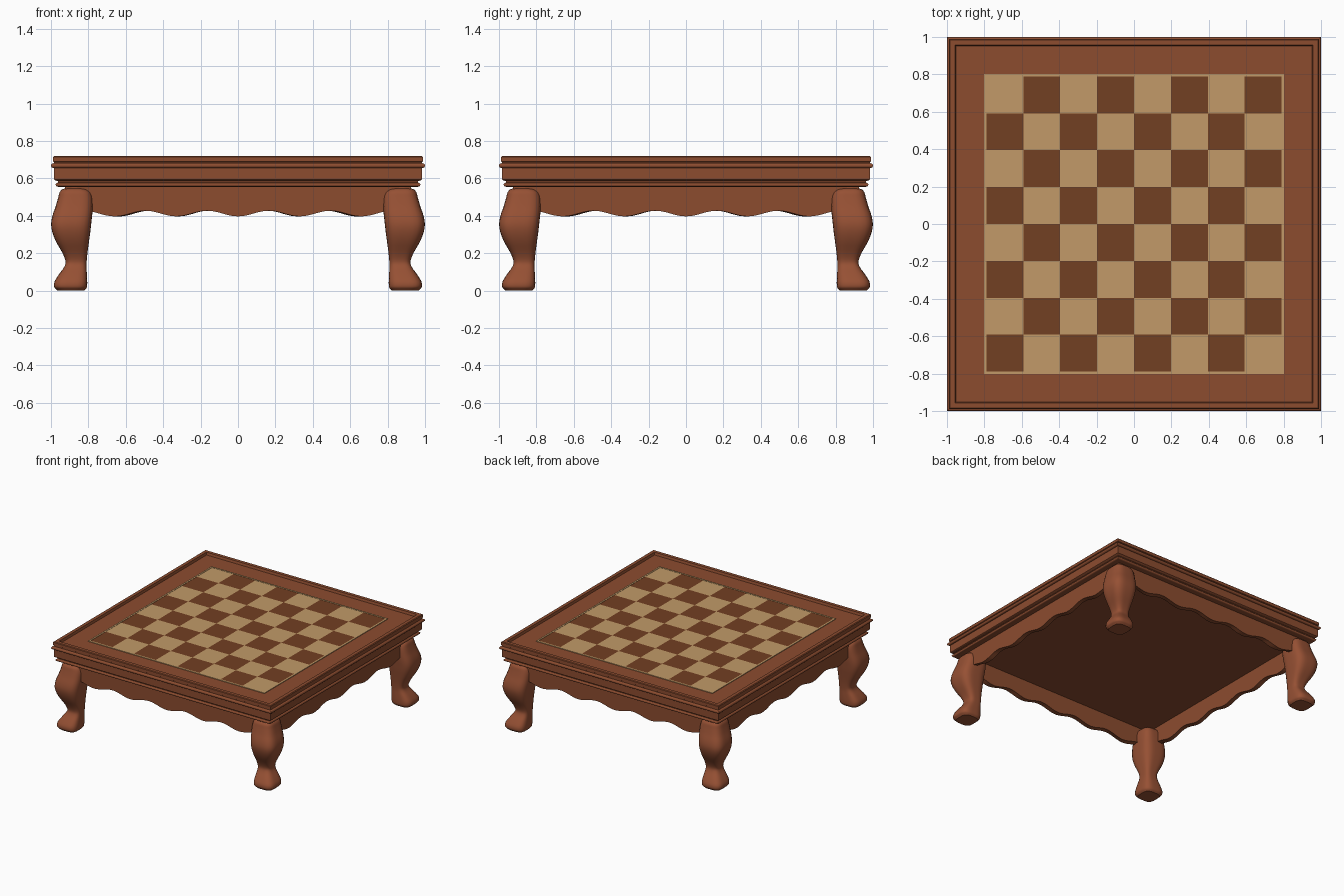
import bpy, bmesh, math

if "Cube" in bpy.data.objects:
    bpy.data.objects.remove(bpy.data.objects["Cube"])


def material(name, rgb):
    m = bpy.data.materials.new(name)
    m.diffuse_color = (*rgb, 1)
    m.use_nodes = True
    m.node_tree.nodes["Principled BSDF"].inputs["Base Color"].default_value = m.diffuse_color
    return m


WOOD = material("red_brown_wood", (0.262, 0.072, 0.028))
LEG = material("leg_wood", (0.305, 0.081, 0.034))
LIGHT = material("light_square", (0.539, 0.323, 0.138))
DARK = material("dark_square", (0.168, 0.050, 0.016))


def finish(name, bm, mats, smooth=True):
    bmesh.ops.recalc_face_normals(bm, faces=bm.faces)
    me = bpy.data.meshes.new(name)
    bm.to_mesh(me)
    bm.free()
    ob = bpy.data.objects.new(name, me)
    bpy.context.collection.objects.link(ob)
    for m in mats:
        me.materials.append(m)
    if smooth:
        bpy.ops.object.select_all(action='DESELECT')
        ob.select_set(True)
        bpy.context.view_layer.objects.active = ob
        bpy.ops.object.shade_smooth_by_angle(angle=math.radians(35))
    return ob


def loft(bm, rings, capped=True):
    loops = [[bm.verts.new(p) for p in r] for r in rings]
    n = len(loops[0])
    for a, b in zip(loops, loops[1:]):
        for i in range(n):
            j = (i + 1) % n
            bm.faces.new((a[i], a[j], b[j], b[i]))
    if capped:
        bm.faces.new(loops[0])
        bm.faces.new(loops[-1])


def square(h, z):
    return [(-h, -h, z), (h, -h, z), (h, h, z), (-h, h, z)]


def bead(x, z, rx, rz, n=8):
    # half-round moulding, bottom to top
    return [(x + rx * math.cos(a), z + rz * math.sin(a))
            for a in (-math.pi / 2 + math.pi * i / n for i in range(n + 1))]


# Table top: moulded edge profile, raised lip and recessed surface
profile = [(0.93, 0.555)] + bead(0.962, 0.566, 0.013, 0.011)
profile += [(0.962, 0.585), (0.975, 0.588), (0.983, 0.594), (0.983, 0.655)]
profile += bead(0.984, 0.668, 0.016, 0.013)
profile += [(0.984, 0.688), (0.989, 0.691), (0.989, 0.714), (0.984, 0.719),
            (0.957, 0.719), (0.952, 0.699)]
bm = bmesh.new()
loft(bm, [square(h, z) for h, z in profile])
finish("table_top", bm, [WOOD])

# Inlay border: thin raised frame around the squares
bm = bmesh.new()
loft(bm, [square(0.802, 0.699), square(0.802, 0.704), square(0.788, 0.704), square(0.788, 0.699)], False)
finish("board_border", bm, [LIGHT], False)

# Checkered playing field
bm = bmesh.new()
bmesh.ops.create_grid(bm, x_segments=8, y_segments=8, size=0.789)
bmesh.ops.translate(bm, verts=bm.verts, vec=(0, 0, 0.702))
for f in bm.faces:
    c = f.calc_center_median()
    col, row = int((c.x + 0.789) / 0.19725), int((c.y + 0.789) / 0.19725)
    f.material_index = (col + row + 1) % 2
finish("board_squares", bm, [LIGHT, DARK], False)


# Scalloped aprons on the four sides
def apron(name, turn):
    bm = bmesh.new()
    rings = []
    n = 100
    for i in range(n + 1):
        t = -1 + 2 * i / n
        z = 0.412 - 0.015 * math.cos(2 * math.pi * t * 0.925 / 0.33)
        xo, xi = 0.925 * t, 0.888 * t
        rings.append([(xo, -0.925, z), (xo, -0.925, 0.557),
                      (xi, -0.888, 0.557), (xi, -0.888, z)])
    loft(bm, rings)
    ob = finish(name, bm, [WOOD])
    ob.rotation_euler.z = turn * math.pi / 2


for k, side in enumerate(("front", "right", "back", "left")):
    apron(side + "_apron", k)

# Leg sections: height, inner edge, outer edge
SECTIONS = [(0.010, 0.812, 0.975), (0.022, 0.807, 0.983), (0.050, 0.806, 0.980),
            (0.090, 0.808, 0.955), (0.125, 0.810, 0.930), (0.155, 0.809, 0.922),
            (0.200, 0.805, 0.938), (0.260, 0.797, 0.972), (0.310, 0.790, 0.992),
            (0.355, 0.785, 0.999), (0.400, 0.780, 0.992), (0.450, 0.776, 0.975),
            (0.495, 0.777, 0.962), (0.525, 0.787, 0.954), (0.540, 0.805, 0.942)]


def spline(pts, steps=3):
    # Catmull-Rom through the sections
    out = []
    for i in range(len(pts) - 1):
        p = [pts[max(0, min(len(pts) - 1, i + k))] for k in (-1, 0, 1, 2)]
        for s in range(steps):
            t = s / steps
            out.append([0.5 * (2 * b + (c - a) * t + (2 * a - 5 * b + 4 * c - d) * t * t
                               + (3 * b - a - 3 * c + d) * t ** 3) for a, b, c, d in zip(*p)])
    return out + [list(pts[-1])]


def leg_ring(z, inner, outer, sx, sy, n=32):
    # rounded square, offset along the corner diagonal
    c, r = (inner + outer) / 2, (outer - inner) / 2
    ring = []
    for i in range(n):
        a = 2 * math.pi * i / n
        u, v = math.cos(a), math.sin(a)
        k = r / (abs(u) ** 3.6 + abs(v) ** 3.6) ** (1 / 3.6)
        ring.append((sx * (c + k * u), sy * (c + k * v), z))
    return ring


# Four curved legs with a short neck block on each
for yn, sy in (("front", -1), ("back", 1)):
    for xn, sx in (("left", -1), ("right", 1)):
        bm = bmesh.new()
        rings = [leg_ring(0, 0.822, 0.965, sx, sy)]
        rings += [leg_ring(*s, sx, sy) for s in spline(SECTIONS)]
        rings.append(leg_ring(0.546, 0.825, 0.926, sx, sy))
        rings.append(leg_ring(0.557, 0.828, 0.924, sx, sy))
        loft(bm, rings)
        finish(f"{yn}_{xn}_leg", bm, [LEG])
